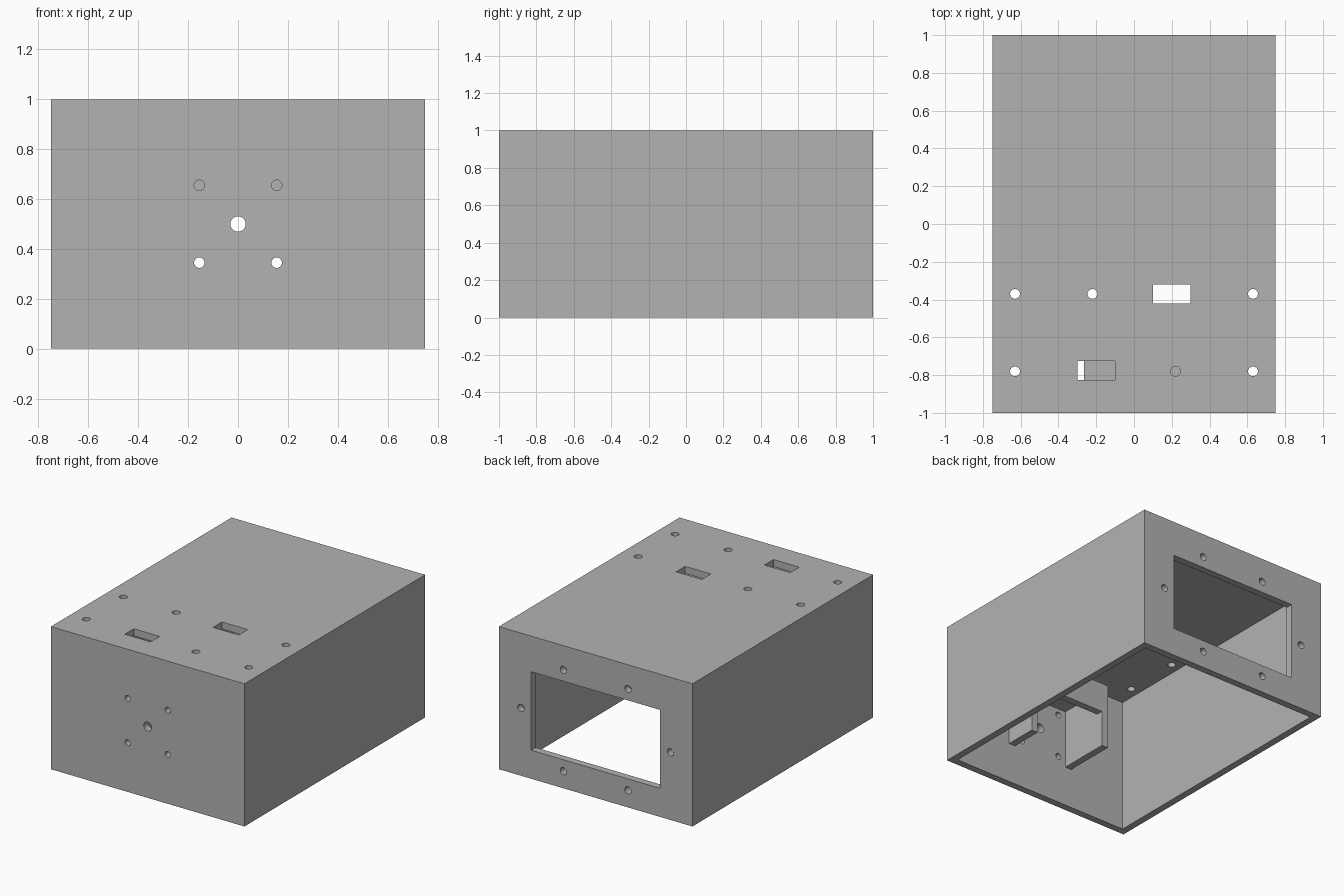
import bpy, bmesh
from math import radians
from mathutils import Matrix, Vector

if "Cube" in bpy.data.objects:
    bpy.data.objects.remove(bpy.data.objects["Cube"], do_unlink=True)

WALL = 0.05
grey = bpy.data.materials.new("plain grey")
grey.use_nodes = True
colour = (0.45, 0.45, 0.45, 1)
grey.diffuse_color = colour
grey.node_tree.nodes["Principled BSDF"].inputs["Base Color"].default_value = colour


def add_box(bm, x, y, z):
    """Box from three (low, high) ranges."""
    size = [b - a for a, b in (x, y, z)]
    mid = [(a + b) / 2 for a, b in (x, y, z)]
    bmesh.ops.create_cube(bm, size=1, matrix=Matrix.Translation(mid) @ Matrix.Diagonal((*size, 1)))


def add_drill(bm, centre, radius, axis):
    """Short cylinder that passes through one wall."""
    turn = Matrix.Rotation(radians(90), 4, "X") if axis == "Y" else Matrix()
    bmesh.ops.create_cone(bm, cap_ends=True, segments=32, radius1=radius, radius2=radius,
                          depth=WALL * 3, matrix=Matrix.Translation(Vector(centre)) @ turn)


def make(name, bm):
    mesh = bpy.data.meshes.new(name)
    bm.to_mesh(mesh)
    bm.free()
    mesh.materials.append(grey)
    obj = bpy.data.objects.new(name, mesh)
    bpy.context.collection.objects.link(obj)
    return obj


def box_part(name, x, y, z):
    bm = bmesh.new()
    add_box(bm, x, y, z)
    return make(name, bm)


def cut(target, bm):
    """Subtract the cutter, apply the result and drop the cutter."""
    cutter = make("cutter", bm)
    cutter.hide_render = True
    mod = target.modifiers.new("cut", "BOOLEAN")
    mod.operation, mod.solver, mod.object = "DIFFERENCE", "EXACT", cutter
    bpy.ops.object.select_all(action="DESELECT")
    bpy.context.view_layer.objects.active = target
    target.select_set(True)
    bpy.ops.object.modifier_apply(modifier=mod.name)
    bpy.data.objects.remove(cutter, do_unlink=True)


# Housing: a box hollowed from below
housing = box_part("housing", (-0.75, 0.75), (-1, 1), (0, 1))
bm = bmesh.new()
add_box(bm, (-0.75 + WALL, 0.75 - WALL), (-1 + WALL, 1 - WALL), (-0.2, 1 - WALL))
cut(housing, bm)

# Openings
bm = bmesh.new()
add_box(bm, (-0.5, 0.5), (0.9, 1.1), (0.2, 0.75))            # rear window
add_box(bm, (0.1, 0.3), (-0.42, -0.32), (0.9, 1.1))          # top slots
add_box(bm, (-0.3, -0.1), (-0.825, -0.725), (0.9, 1.1))

# Top screw holes
for x, y in ((-0.63, -0.37), (-0.22, -0.37), (0.63, -0.37),
             (-0.63, -0.78), (0.22, -0.78), (0.63, -0.78)):
    add_drill(bm, (x, y, 0.975), 0.026, "Z")

for side in (-1, 1):
    # Rear screw holes around the window
    add_drill(bm, (side * 0.58, 0.975, 0.475), 0.025, "Y")
    for z in (0.12, 0.83):
        add_drill(bm, (side * 0.25, 0.975, z), 0.025, "Y")
    # Front mounting holes
    for z in (0.345, 0.655):
        add_drill(bm, (side * 0.155, -0.975, z), 0.021, "Y")
add_drill(bm, (0, -0.975, 0.5), 0.031, "Y")                  # front shaft hole
cut(housing, bm)

bpy.ops.object.shade_smooth_by_angle(angle=radians(30))

# Inner cradle behind the front wall
IN, OUT = 0.214, 0.264
FRONT, BACK = -0.95, -0.58
BOTTOM, ROOF, TOP = 0.285, 0.70, 0.75
box_part("cradle_roof", (-OUT, OUT), (FRONT, BACK), (ROOF, TOP))
box_part("cradle_rear_lip", (-IN, IN), (BACK - WALL, BACK), (0.54, ROOF))
box_part("cradle_long_side", (-OUT, -IN), (FRONT, BACK), (BOTTOM, ROOF))
notched = box_part("cradle_notched_side", (IN, OUT), (FRONT, BACK), (BOTTOM, ROOF))
bm = bmesh.new()
add_box(bm, (IN - 0.1, OUT + 0.1), (-0.72, BACK + 0.1), (BOTTOM - 0.1, 0.54))
cut(notched, bm)
